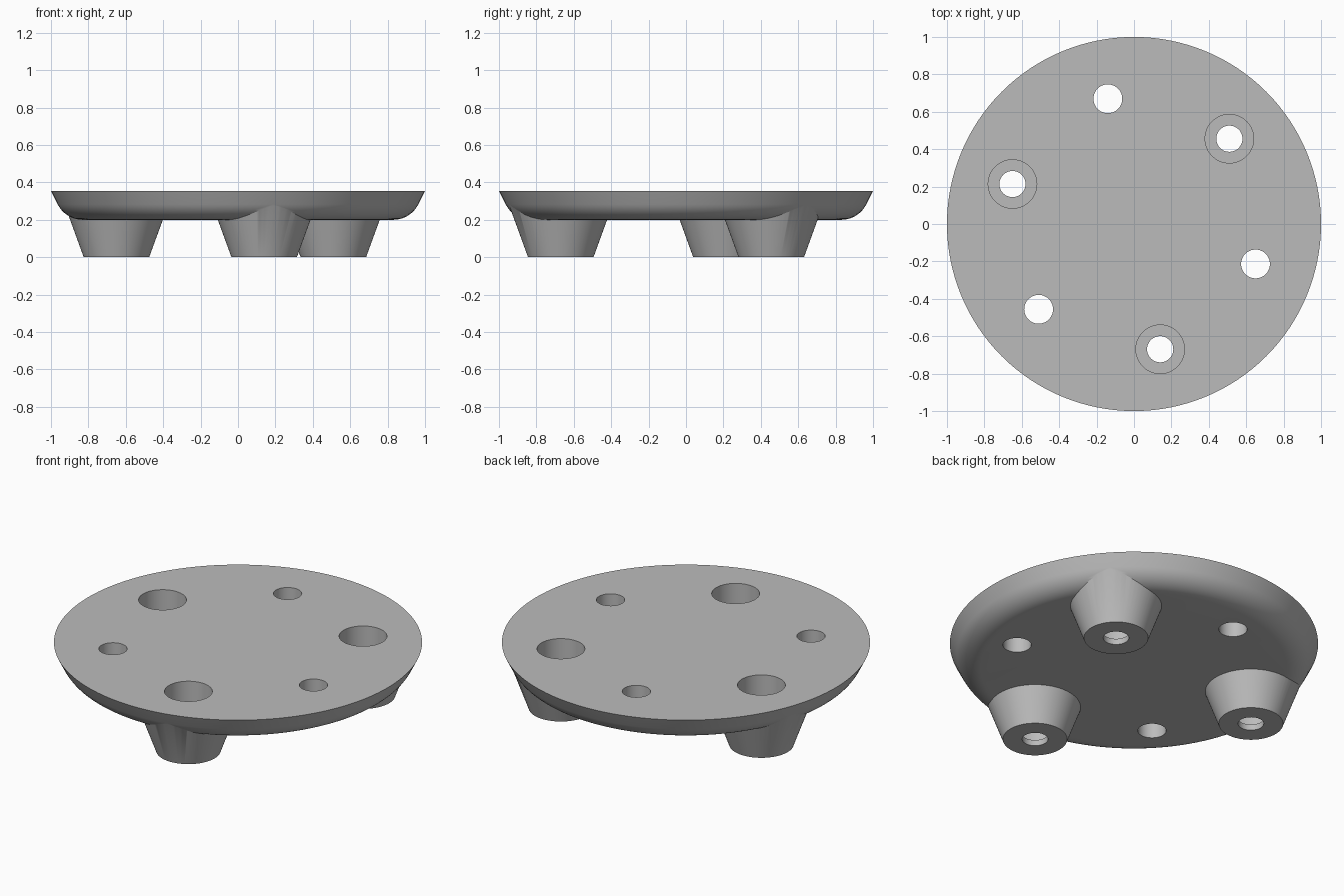
import bpy, bmesh, math

cube = bpy.data.objects.get("Cube")
if cube:
    bpy.data.objects.remove(cube, do_unlink=True)

grey = bpy.data.materials.new("light_grey")
grey.use_nodes = True
colour = (0.5, 0.5, 0.5, 1)
grey.diffuse_color = colour
grey.node_tree.nodes["Principled BSDF"].inputs["Base Color"].default_value = colour


def lathe(name, profile, x=0, y=0, sides=64):
    """Closed solid of revolution from (radius, height) points, bottom to top."""
    bm = bmesh.new()
    rings = []
    for r, z in profile:
        rings.append([bm.verts.new((r * math.cos(2 * math.pi * i / sides),
                                    r * math.sin(2 * math.pi * i / sides), z))
                      for i in range(sides)])
    for low, high in zip(rings, rings[1:]):
        for i in range(sides):
            j = (i + 1) % sides
            bm.faces.new((low[i], low[j], high[j], high[i]))
    bm.faces.new(rings[0][::-1])
    bm.faces.new(rings[-1])
    mesh = bpy.data.meshes.new(name)
    bm.to_mesh(mesh)
    bm.free()
    mesh.materials.append(grey)
    obj = bpy.data.objects.new(name, mesh)
    obj.location = (x, y, 0)
    bpy.context.collection.objects.link(obj)
    return obj


def combine(target, tool, operation):
    """Apply a boolean and discard the tool object."""
    tool.hide_render = True
    mod = target.modifiers.new("combine", 'BOOLEAN')
    mod.operation = operation
    mod.solver = 'EXACT'
    mod.object = tool
    bpy.context.view_layer.objects.active = target
    bpy.ops.object.modifier_apply(modifier=mod.name)
    bpy.data.objects.remove(tool, do_unlink=True)


# Disc with a rounded lower edge and a flared rim
TOP, BOTTOM, ROUND = 0.355, 0.2, 0.15
steps = 10
profile = []
for i in range(steps + 1):
    a = math.radians(63.4) * i / steps
    profile.append((0.83 + ROUND * math.sin(a), BOTTOM + ROUND * (1 - math.cos(a))))
profile.append((1, TOP))
disc = lathe("footed_disc", profile, sides=128)


def ring_positions(start):
    for k in range(3):
        a = math.radians(start + 120 * k)
        yield 0.684 * math.cos(a), 0.684 * math.sin(a)


# Tapered feet, merged into the disc
for x, y in ring_positions(41.8):
    combine(disc, lathe("foot", [(0.175, 0), (0.299, 0.34)], x, y), 'UNION')

# Stepped bores through the feet
for x, y in ring_positions(41.8):
    bore = [(0.07, -0.1), (0.07, 0.035), (0.13, 0.035), (0.13, 0.5)]
    combine(disc, lathe("foot_bore", bore, x, y, 48), 'DIFFERENCE')

# Plain holes between the feet
for x, y in ring_positions(101.8):
    combine(disc, lathe("plain_hole", [(0.077, 0), (0.077, 0.5)], x, y, 48), 'DIFFERENCE')

# Smooth curved walls, crisp rims
bpy.ops.object.select_all(action='DESELECT')
disc.select_set(True)
bpy.context.view_layer.objects.active = disc
bpy.ops.object.shade_smooth_by_angle(angle=math.radians(25))
